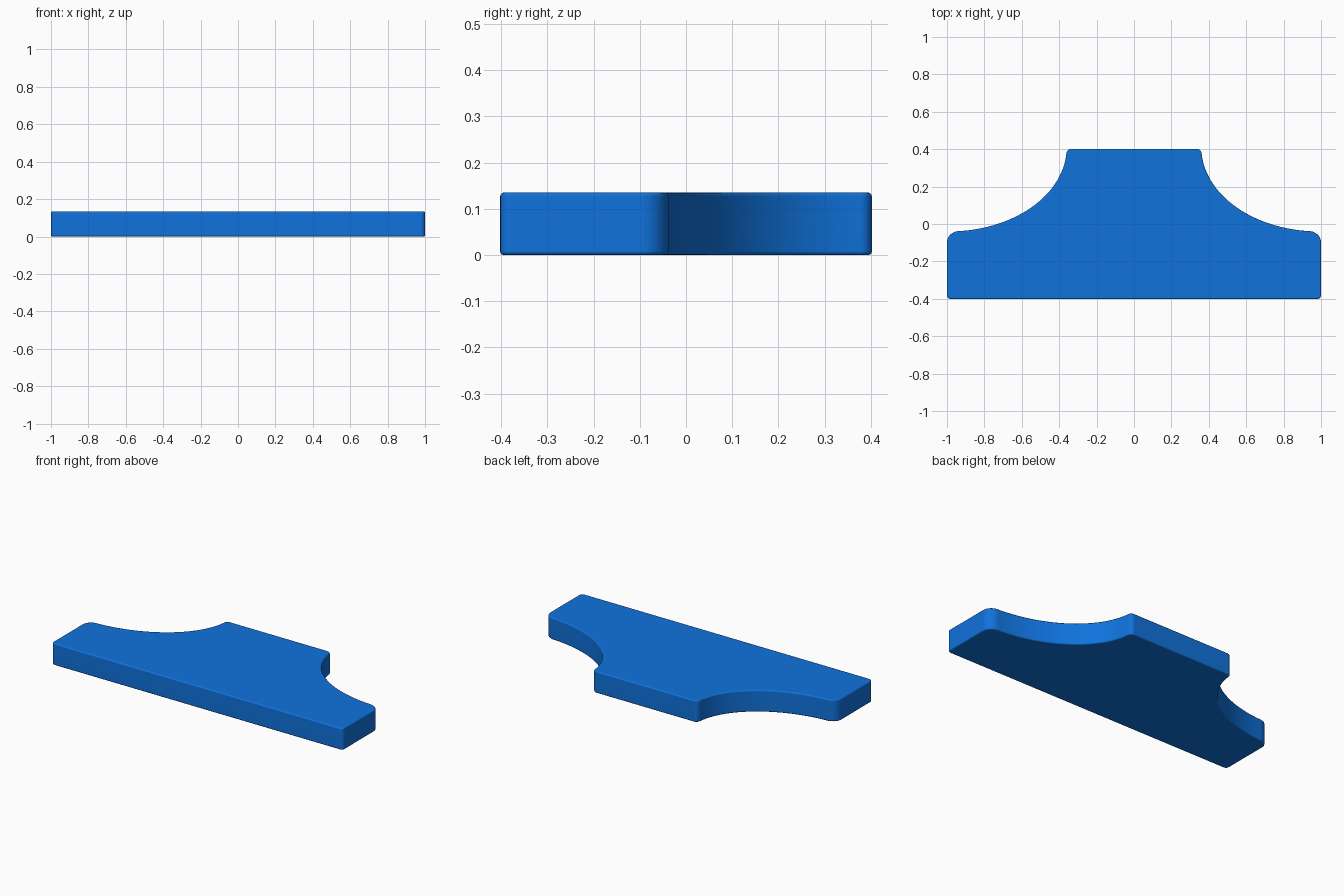
import bpy, bmesh
from math import cos, sin, radians

if "Cube" in bpy.data.objects:
    bpy.data.objects.remove(bpy.data.objects["Cube"])

THICK = 0.135


def arc(cx, cy, rx, ry, a0, a1, n):
    """Points along an elliptical arc, angles in degrees."""
    return [(cx + rx * cos(radians(a0 + (a1 - a0) * i / n)),
             cy + ry * sin(radians(a0 + (a1 - a0) * i / n))) for i in range(n + 1)]


# Right half of the outline, from front corner to back corner
half = arc(0.978, -0.38, 0.022, 0.022, -90, 0, 5)     # front corner
half += arc(0.935, -0.098, 0.065, 0.06, 0, 85, 10)    # rounded shoulder
half += arc(0.99, 0.41, 0.63, 0.45, 264, 185, 36)     # concave scoop
half += arc(0.334, 0.374, 0.028, 0.028, 5, 90, 6)     # back corner
outline = half + [(-x, y) for x, y in reversed(half)]

# Extrude the outline into a plate
bm = bmesh.new()
base = bm.faces.new([bm.verts.new((x, y, 0)) for x, y in outline])
top = bmesh.ops.extrude_face_region(bm, geom=[base], use_keep_orig=True)
bmesh.ops.translate(bm, vec=(0, 0, THICK),
                    verts=[v for v in top["geom"] if isinstance(v, bmesh.types.BMVert)])
bmesh.ops.recalc_face_normals(bm, faces=bm.faces)

# Soften the upper and lower rims
rims = [e for e in bm.edges if abs(e.verts[0].co.z - e.verts[1].co.z) < 1e-5]
bmesh.ops.bevel(bm, geom=rims, offset=0.008, segments=3, profile=0.5, affect='EDGES')

mesh = bpy.data.meshes.new("plate")
bm.to_mesh(mesh)
bm.free()
plate = bpy.data.objects.new("plate", mesh)
bpy.context.collection.objects.link(plate)

# Smooth shading with flat top and bottom
bpy.context.view_layer.objects.active = plate
plate.select_set(True)
bpy.ops.object.shade_smooth_by_angle(angle=radians(40))
weighted = plate.modifiers.new("weighted_normals", 'WEIGHTED_NORMAL')
weighted.keep_sharp = True

# Blue finish
blue = bpy.data.materials.new("blue")
blue.diffuse_color = (0.005, 0.17, 0.72, 1)
blue.use_nodes = True
blue.node_tree.nodes["Principled BSDF"].inputs["Base Color"].default_value = blue.diffuse_color
mesh.materials.append(blue)
